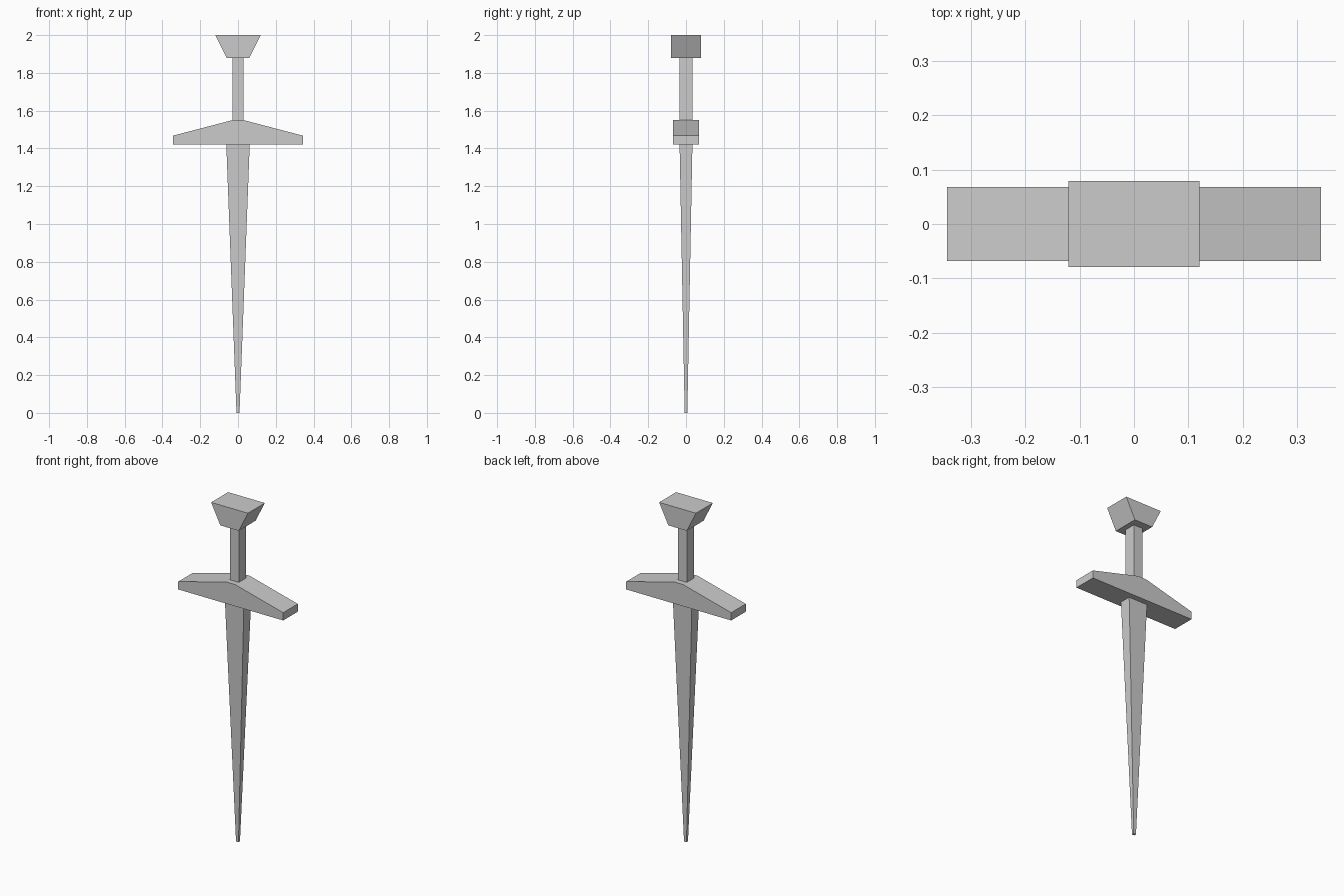
import bpy
import bmesh

cube = bpy.data.objects.get("Cube")
if cube:
    bpy.data.objects.remove(cube, do_unlink=True)

grey = bpy.data.materials.new("plain_grey")
grey.use_nodes = True
grey.diffuse_color = (0.6, 0.6, 0.6, 1)
grey.node_tree.nodes["Principled BSDF"].inputs["Base Color"].default_value = (0.6, 0.6, 0.6, 1)


def finish(name, bm):
    bmesh.ops.recalc_face_normals(bm, faces=bm.faces)
    mesh = bpy.data.meshes.new(name)
    bm.to_mesh(mesh)
    bm.free()
    mesh.materials.append(grey)
    obj = bpy.data.objects.new(name, mesh)
    bpy.context.collection.objects.link(obj)
    return obj


def tapered_box(name, z0, z1, bottom, top):
    """Box whose half widths (x, y) run from bottom at z0 to top at z1."""
    bm = bmesh.new()
    bmesh.ops.create_cube(bm, size=2)
    for v in bm.verts:
        hx, hy = top if v.co.z > 0 else bottom
        v.co = (v.co.x * hx, v.co.y * hy, z1 if v.co.z > 0 else z0)
    return finish(name, bm)


def extruded_profile(name, half, depth):
    """Mirror a half outline in x, then extrude it along y."""
    outline = half + [(-x, z) for x, z in reversed(half)]
    bm = bmesh.new()
    face = bm.faces.new([bm.verts.new((x, -depth, z)) for x, z in outline])
    new = bmesh.ops.extrude_face_region(bm, geom=[face])["geom"]
    verts = [g for g in new if isinstance(g, bmesh.types.BMVert)]
    bmesh.ops.translate(bm, verts=verts, vec=(0, 2 * depth, 0))
    return finish(name, bm)


# Blade narrows to a small blunt tip
tapered_box("blade", 0, 1.422, (0.008, 0.007), (0.062, 0.034))

# Crossguard with sloping shoulders
extruded_profile("crossguard", [(0.343, 1.422), (0.343, 1.468), (0.029, 1.55)], 0.068)

# Grip and flared pommel
tapered_box("grip", 1.55, 1.88, (0.029, 0.034), (0.029, 0.034))
tapered_box("pommel", 1.88, 2.0, (0.06, 0.079), (0.12, 0.079))
